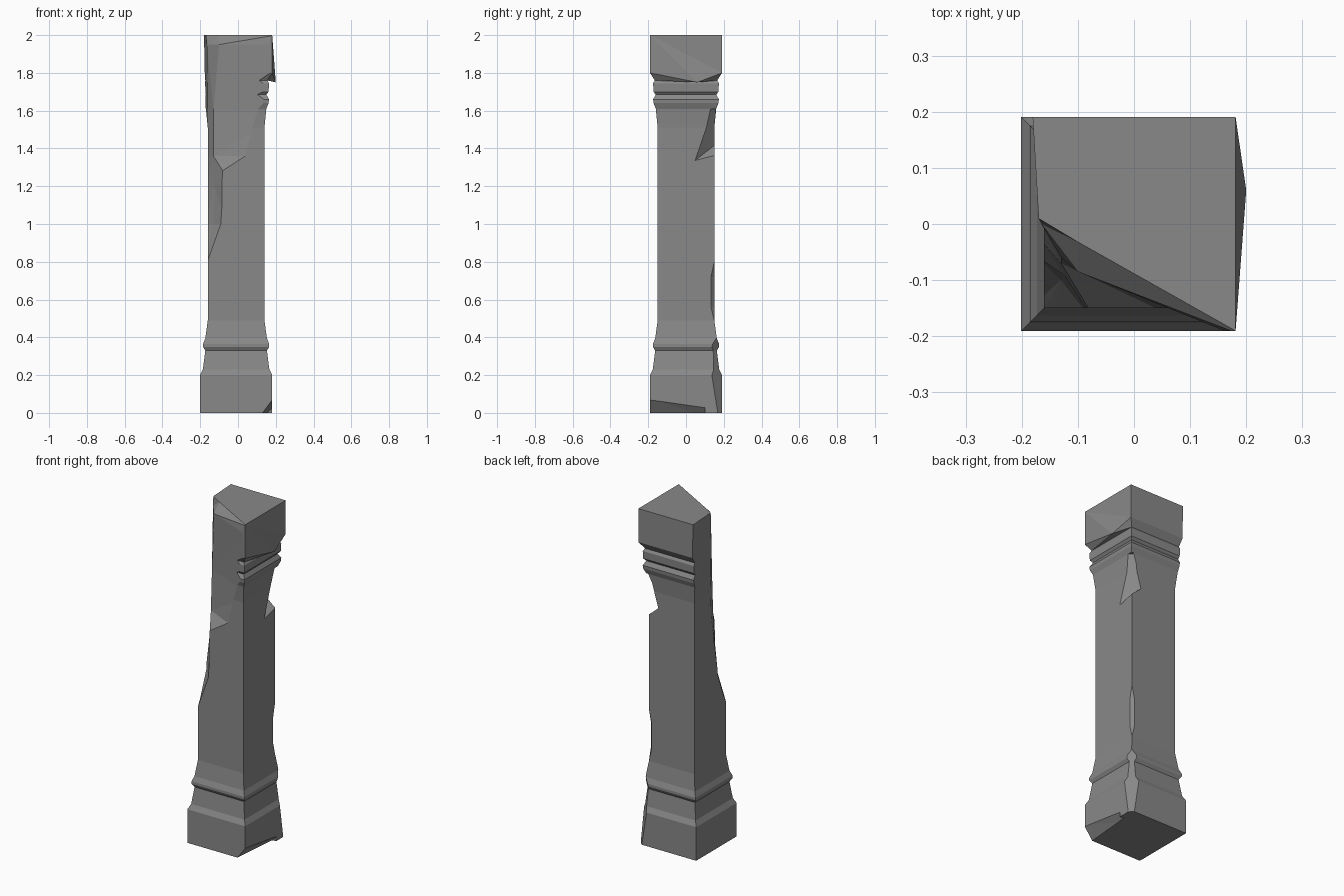
import bpy, bmesh

if "Cube" in bpy.data.objects:
    bpy.data.objects.remove(bpy.data.objects["Cube"])

CX = -0.01  # pillar axis

# Dark grey stone
stone = bpy.data.materials.new("dark_stone")
stone.diffuse_color = (.25, .25, .25, 1)
stone.use_nodes = True
stone.node_tree.nodes["Principled BSDF"].inputs["Base Color"].default_value = stone.diffuse_color


def make_object(name, bm):
    bmesh.ops.recalc_face_normals(bm, faces=bm.faces)
    mesh = bpy.data.meshes.new(name)
    bm.to_mesh(mesh)
    bm.free()
    mesh.materials.append(stone)
    ob = bpy.data.objects.new(name, mesh)
    bpy.context.collection.objects.link(ob)
    return ob


def loft(sections):
    """Closed solid through rings of equal point count."""
    bm = bmesh.new()
    rings = [[bm.verts.new(p) for p in s] for s in sections]
    n = len(rings[0])
    for a, b in zip(rings, rings[1:]):
        for i in range(n):
            j = (i + 1) % n
            bm.faces.new((a[i], a[j], b[j], b[i]))
    bm.faces.new(rings[0])
    bm.faces.new(rings[-1])
    return bm, rings


def hull(points):
    bm = bmesh.new()
    for p in points:
        bm.verts.new(p)
    res = bmesh.ops.convex_hull(bm, input=bm.verts)
    junk = [g for g in res["geom_interior"] if isinstance(g, bmesh.types.BMVert)]
    bmesh.ops.delete(bm, geom=junk, context='VERTS')
    return bm


def corner_cut(levels):
    """Chamfer of the back right corner: x + y > s at each height."""
    pts = []
    for z, s in levels:
        pts += [(.25, s - .25, z), (s - .25, .25, z), (.25, .25, z)]
    return hull(pts)


def carve(target, bm):
    bmesh.ops.triangulate(bm, faces=bm.faces)
    cutter = make_object("chip_cutter", bm)
    cutter.hide_render = True
    mod = target.modifiers.new("chip", 'BOOLEAN')
    mod.operation = 'DIFFERENCE'
    mod.solver = 'EXACT'
    mod.object = cutter
    bpy.context.view_layer.objects.active = target
    bpy.ops.object.modifier_apply(modifier=mod.name)
    bpy.data.objects.remove(cutter)


# Square pillar: base, mouldings, shaft, capital (height, half width)
profile = [(0, .191), (.2, .191), (.23, .176), (.33, .163), (.35, .175), (.365, .175),
           (.395, .163), (.49, .15), (1.51, .15), (1.61, .16), (1.64, .172),
           (1.66, .174), (1.685, .16), (1.70, .172), (1.745, .174), (1.76, .165),
           (1.80, .191), (2, .191)]
bm, rings = loft([[(CX + sx * w, sy * w, z) for sx, sy in
                   ((-1, -1), (1, -1), (1, 1), (-1, 1))] for z, w in profile])

# Bulging broken lip under the capital, right side
ring = rings[-2]
edge = bm.edges.get((ring[1], ring[2]))
_, lip = bmesh.utils.edge_split(edge, ring[1], .65)
lip.co = (.2, .06, 1.75)
bmesh.ops.triangulate(bm, faces=[f for f in lip.link_faces])
pillar = make_object("pillar", bm)

# Large break on the front left corner: z, then four points of the broken line
breaks = [
    (2.05, (-.187, .3), (-.17, .03), (-.1, .02), (.2, -.195)),
    (2.00, (-.187, .3), (-.17, .01), (-.1, -.032), (.2, -.201)),
    (1.95, (-.187, .3), (-.165, 0), (-.1, -.085), (.2, -.206)),
    (1.60, (-.18, .3), (-.16, 0), (-.13, -.06), (.25, -.22)),
    (1.36, (-.2, .3), (-.16, -.01), (-.13, -.07), (.25, -.25)),
    (1.20, (-.25, .3), (-.165, -.03), (-.125, -.09), (-.03, -.235)),
    (1.00, (-.25, .3), (-.17, -.06), (-.13, -.1), (-.06, -.19)),
    (0.78, (-.25, .3), (-.175, -.14), (-.165, -.155), (-.15, -.175)),
]
cut, _ = loft([[(x, y, z) for x, y in (*line, (line[-1][0], -.4), (-.4, -.4), (-.4, .3))]
               for z, *line in breaks])
carve(pillar, cut)

# Chip under the capital on the back right corner
carve(pillar, hull([(.15, .075, 1.42), (.075, .155, 1.42), (.145, .04, 1.33),
                    (.142, .147, 1.36), (.2, .2, 1.36), (.15, .13, 1.61),
                    (.13, .155, 1.61), (.2, .2, 1.61)]))
# Worn back right corner of base and shaft
carve(pillar, corner_cut([(-.05, .357), (.33, .297), (.4, .315)]))
carve(pillar, corner_cut([(.48, .292), (.56, .272), (.72, .272), (.81, .292)]))
# Chipped bottom edge at the right front
carve(pillar, hull([(.2, -.25, .10), (.11, -.25, -.02), (.2, .1, .05), (.14, .1, -.02),
                    (.25, -.25, -.02), (.25, .1, -.02)]))
